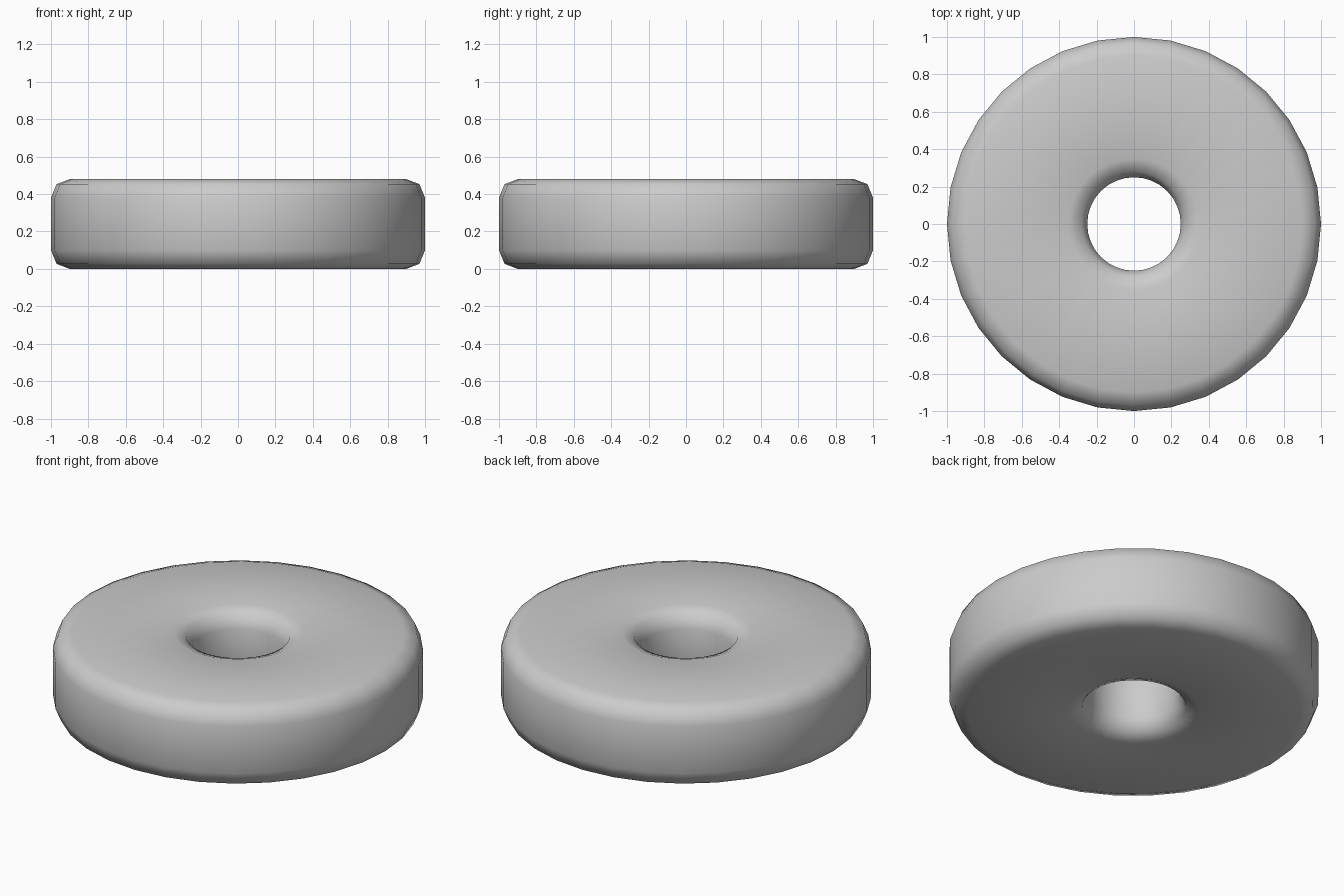
import bpy, bmesh, math

if "Cube" in bpy.data.objects:
    bpy.data.objects.remove(bpy.data.objects["Cube"])

SEGMENTS = 32
HEIGHT = 0.48

# Upper half of the ring cross-section, bore to rim (radius, z)
upper = [(0.25, 0.38), (0.28, 0.453), (0.35, HEIGHT),
         (0.90, HEIGHT), (0.97, 0.453), (1.0, 0.38)]
# Mirror it for the lower half
profile = upper + [(r, HEIGHT - z) for r, z in reversed(upper)]

# Spin the closed profile into a ring
bm = bmesh.new()
rings = []
for i in range(SEGMENTS):
    a = 2 * math.pi * i / SEGMENTS
    rings.append([bm.verts.new((r * math.cos(a), r * math.sin(a), z)) for r, z in profile])
n = len(profile)
for i in range(SEGMENTS):
    a, b = rings[i], rings[(i + 1) % SEGMENTS]
    for j in range(n):
        k = (j + 1) % n
        bm.faces.new((a[j], a[k], b[k], b[j]))
bmesh.ops.recalc_face_normals(bm, faces=bm.faces)
for f in bm.faces:
    f.smooth = True

mesh = bpy.data.meshes.new("rounded_ring")
bm.to_mesh(mesh)
bm.free()
ring = bpy.data.objects.new("rounded_ring", mesh)
bpy.context.collection.objects.link(ring)
